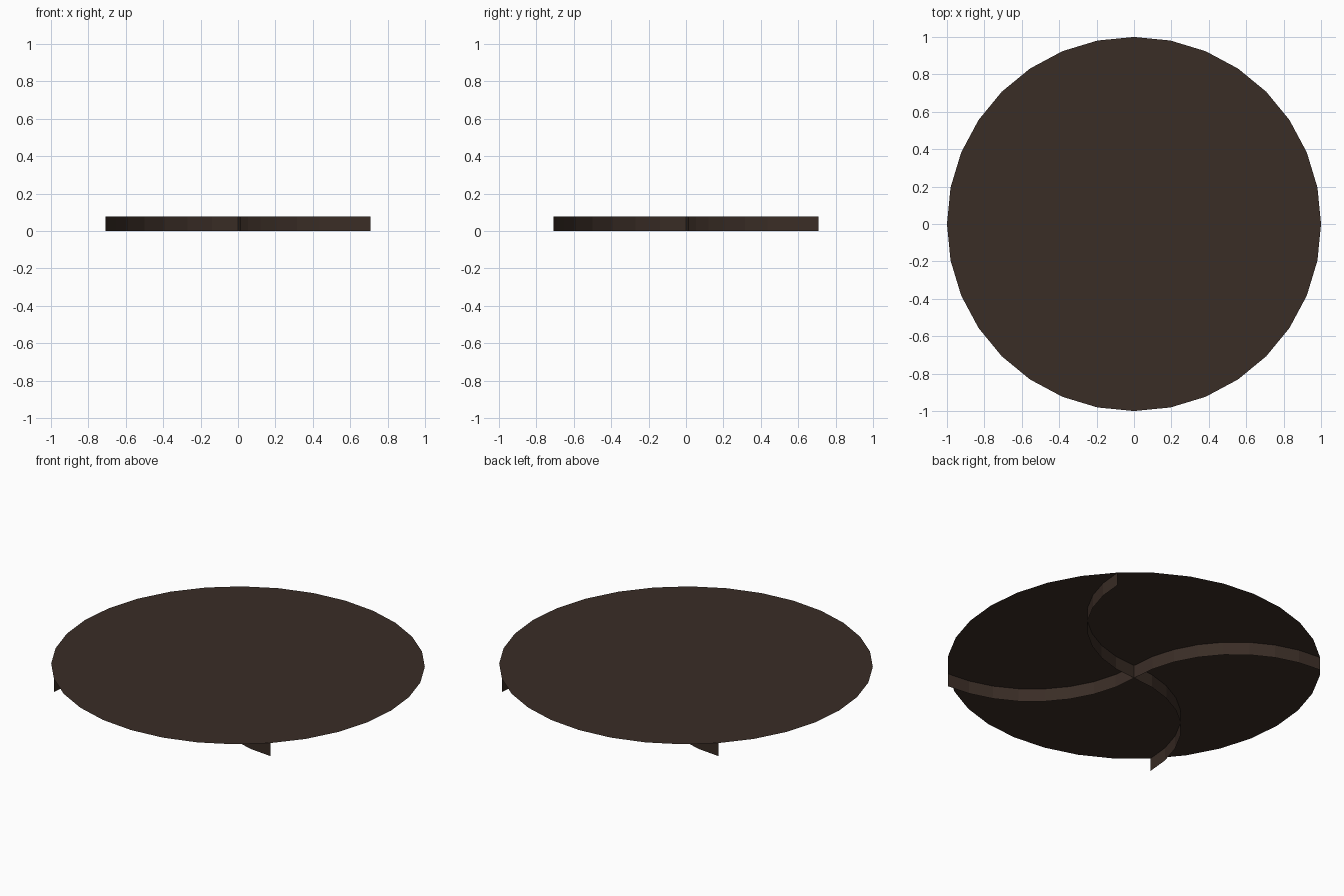
import bpy, bmesh, math
from mathutils import Matrix

if "Cube" in bpy.data.objects:
    bpy.data.objects.remove(bpy.data.objects["Cube"])

HEIGHT = 0.077
ARC = math.sqrt(0.5)
STEPS = 8

mat = bpy.data.materials.new("dark_brown")
mat.diffuse_color = (0.042, 0.026, 0.019, 1)
mat.use_nodes = True
mat.node_tree.nodes["Principled BSDF"].inputs["Base Color"].default_value = mat.diffuse_color


def finish(name, bm):
    mesh = bpy.data.meshes.new(name)
    bm.to_mesh(mesh)
    bm.free()
    mesh.materials.append(mat)
    obj = bpy.data.objects.new(name, mesh)
    bpy.context.collection.objects.link(obj)
    return obj


# Flat 32-sided top sheet
bm = bmesh.new()
bmesh.ops.create_circle(bm, cap_ends=True, segments=32, radius=1,
                        matrix=Matrix.Translation((0, 0, HEIGHT)))
bm.normal_update()
for f in bm.faces:
    if f.normal.z < 0:
        f.normal_flip()
finish("table_top", bm)

# Four thin quarter-circle fins swirling from the centre to the rim
for k in range(4):
    bm = bmesh.new()
    columns = []
    for i in range(STEPS + 1):
        a = math.pi / 2 * i / STEPS
        x, y = ARC * (1 - math.cos(a)), -ARC * math.sin(a)
        columns.append([bm.verts.new((x, y, z)) for z in (0, HEIGHT)])
    for p, q in zip(columns, columns[1:]):
        bm.faces.new((p[0], q[0], q[1], p[1]))
    bm.transform(Matrix.Rotation(k * math.pi / 2, 4, 'Z'))
    finish(f"curved_fin_{k + 1}", bm)
